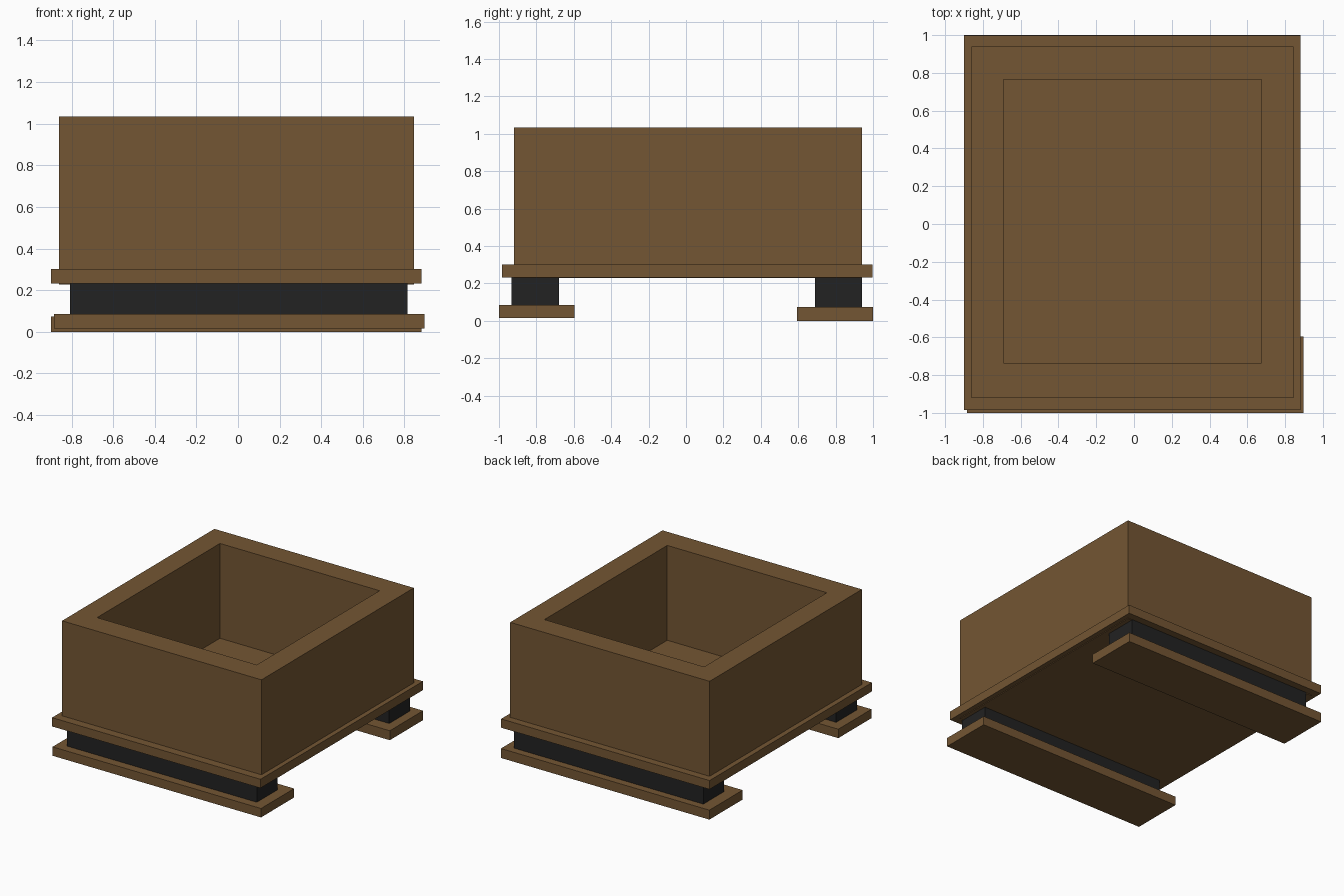
import bpy, bmesh
from mathutils import Vector

if "Cube" in bpy.data.objects:
    bpy.data.objects.remove(bpy.data.objects["Cube"])


def material(name, rgb):
    m = bpy.data.materials.new(name)
    m.diffuse_color = (*rgb, 1)
    m.use_nodes = True
    m.node_tree.nodes["Principled BSDF"].inputs["Base Color"].default_value = m.diffuse_color
    return m


WOOD = material("brown_wood", (0.174, 0.093, 0.033))
RUBBER = material("black_rubber", (0.016, 0.016, 0.016))


def box_mesh(x, y, z):
    """Cuboid spanning the three (min, max) ranges."""
    bm = bmesh.new()
    bmesh.ops.create_cube(bm, size=1)
    for v in bm.verts:
        v.co = Vector([r[0] + (c + 0.5) * (r[1] - r[0])
                       for c, r in zip(v.co, (x, y, z))])
    return bm


def finish(bm, name, mat):
    bmesh.ops.recalc_face_normals(bm, faces=bm.faces)
    me = bpy.data.meshes.new(name)
    bm.to_mesh(me)
    bm.free()
    me.materials.append(mat)
    ob = bpy.data.objects.new(name, me)
    bpy.context.collection.objects.link(ob)
    return ob


# Thick-walled open bin: inset the top face, then push it down as the floor
bm = box_mesh((-0.86, 0.845), (-0.92, 0.94), (0.228, 1.035))
top = max(bm.faces, key=lambda f: f.calc_center_median().z)
bmesh.ops.inset_individual(bm, faces=[top], thickness=0.17)
hole_x, hole_y = (-0.69, 0.675), (-0.735, 0.765)
for v in top.verts:
    v.co.x = hole_x[v.co.x > 0]
    v.co.y = hole_y[v.co.y > 0]
inner = bmesh.ops.extrude_discrete_faces(bm, faces=[top])["faces"][0]
for v in inner.verts:
    v.co.z = 0.302
finish(bm, "planter_bin", WOOD)

# Base plate projecting as a lip around the bin
finish(box_mesh((-0.90, 0.882), (-0.985, 0.998), (0.233, 0.301)),
       "base_plate", WOOD)

# Two runners, each a rubber spacer on a wooden foot board
finish(box_mesh((-0.885, 0.897), (-1.0, -0.596), (0.016, 0.085)), "front_foot", WOOD)
finish(box_mesh((-0.90, 0.882), (0.594, 1.0), (0.0, 0.073)), "back_foot", WOOD)
finish(box_mesh((-0.808, 0.814), (-0.932, -0.68), (0.085, 0.233)), "front_spacer", RUBBER)
finish(box_mesh((-0.808, 0.81), (0.69, 0.942), (0.073, 0.233)), "back_spacer", RUBBER)
